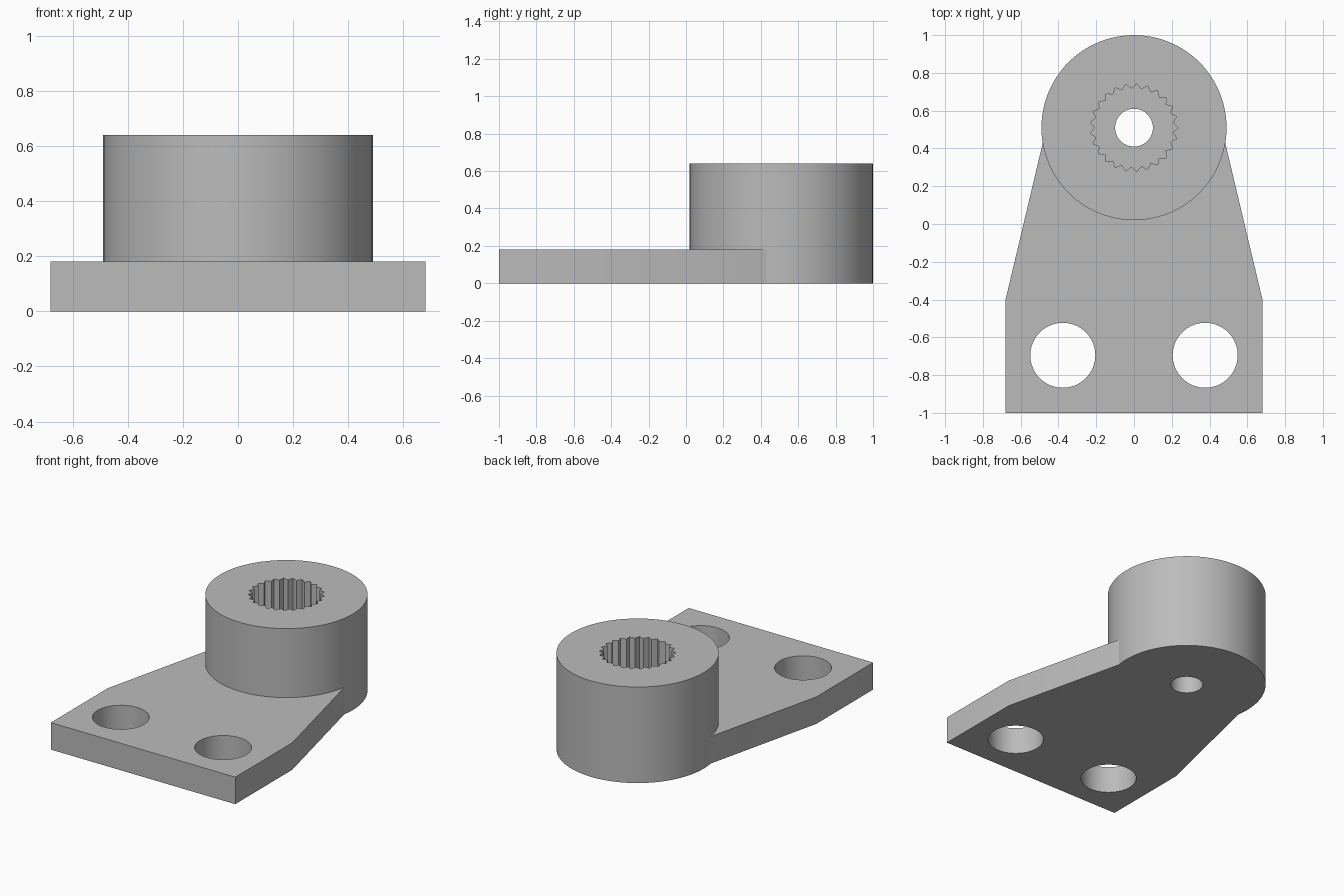
import bpy
import bmesh
from math import cos, sin, pi

if "Cube" in bpy.data.objects:
    bpy.data.objects.remove(bpy.data.objects["Cube"])

BOSS_Y, BOSS_R, BOSS_TOP = 0.51, 0.49, 0.64
PLATE_TOP = 0.18
POCKET_FLOOR = 0.26
TEETH = 25

grey = bpy.data.materials.new("plain grey")
grey.use_nodes = True
colour = (0.5, 0.5, 0.5, 1)
grey.diffuse_color = colour
grey.node_tree.nodes["Principled BSDF"].inputs["Base Color"].default_value = colour


def prism(name, outline, z0, z1):
    """Extrude a closed outline from z0 to z1."""
    bm = bmesh.new()
    face = bm.faces.new([bm.verts.new((x, y, z0)) for x, y in outline])
    top = bmesh.ops.extrude_face_region(bm, geom=[face])["geom"]
    verts = [v for v in top if isinstance(v, bmesh.types.BMVert)]
    bmesh.ops.translate(bm, vec=(0, 0, z1 - z0), verts=verts)
    bmesh.ops.recalc_face_normals(bm, faces=bm.faces)
    mesh = bpy.data.meshes.new(name)
    bm.to_mesh(mesh)
    bm.free()
    mesh.materials.append(grey)
    obj = bpy.data.objects.new(name, mesh)
    bpy.context.collection.objects.link(obj)
    return obj


def ring(cx, cy, radii, count):
    """Points round a centre, cycling through the radii."""
    return [(cx + radii[i % len(radii)] * cos(2 * pi * i / count),
             cy + radii[i % len(radii)] * sin(2 * pi * i / count))
            for i in range(count)]


def boolean(target, other, operation):
    mod = target.modifiers.new(operation.title(), "BOOLEAN")
    mod.operation = operation
    mod.solver = "EXACT"
    mod.object = other
    bpy.context.view_layer.objects.active = target
    bpy.ops.object.modifier_apply(modifier=mod.name)
    bpy.data.objects.remove(other)


# Tapered mounting plate, joined to the round boss
half = [(0.68, -1), (0.68, -0.4), (0.483, 0.43)]
outline = half + [(-x, y) for x, y in reversed(half)]
arm = prism("splined_mounting_arm", outline, 0, PLATE_TOP)
boss = prism("boss", ring(0, BOSS_Y, [BOSS_R], 96), 0, BOSS_TOP)
boolean(arm, boss, "UNION")

# Toothed pocket from the top and screw hole through its floor
pocket = prism("pocket", ring(0, BOSS_Y, [0.233, 0.207], 2 * TEETH),
               POCKET_FLOOR, BOSS_TOP + 0.1)
boolean(arm, pocket, "DIFFERENCE")
screw = prism("screw_hole", ring(0, BOSS_Y, [0.1], 48), -0.1, POCKET_FLOOR + 0.1)
boolean(arm, screw, "DIFFERENCE")

# Two mounting holes
for side in (-1, 1):
    hole = prism("mount_hole", ring(side * 0.377, -0.695, [0.172], 64), -0.1, 0.3)
    boolean(arm, hole, "DIFFERENCE")

# Smooth walls with crisp edges
bpy.ops.object.select_all(action="DESELECT")
arm.select_set(True)
bpy.context.view_layer.objects.active = arm
bpy.ops.object.shade_smooth_by_angle(angle=pi / 9)
